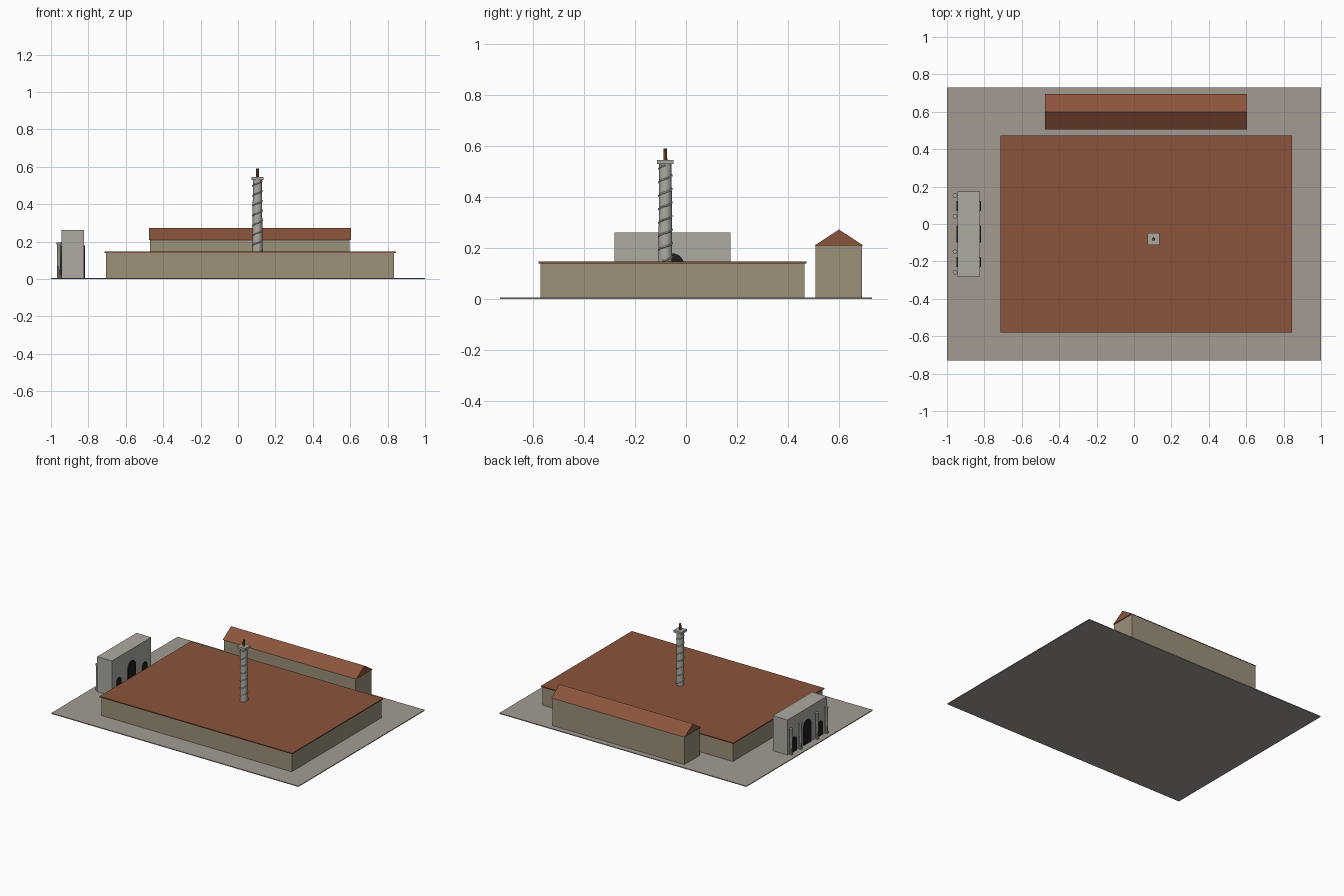
import bpy, bmesh
from math import pi, cos, sin, radians

if "Cube" in bpy.data.objects:
    bpy.data.objects.remove(bpy.data.objects["Cube"])


def material(name, rgb):
    m = bpy.data.materials.new(name)
    m.diffuse_color = (*rgb, 1)
    m.use_nodes = True
    m.node_tree.nodes["Principled BSDF"].inputs["Base Color"].default_value = m.diffuse_color
    return m


PAVING = material("paving", (0.36, 0.33, 0.29))
WALL = material("wall_stone", (0.33, 0.28, 0.19))
TILE = material("roof_tile", (0.26, 0.09, 0.045))
MARBLE = material("marble", (0.42, 0.40, 0.36))
DARK = material("opening", (0.015, 0.012, 0.01))
BRONZE = material("bronze", (0.2, 0.1, 0.03))


def add_object(name, bm, mat):
    bmesh.ops.recalc_face_normals(bm, faces=bm.faces)
    mesh = bpy.data.meshes.new(name)
    bm.to_mesh(mesh)
    bm.free()
    mesh.materials.append(mat)
    obj = bpy.data.objects.new(name, mesh)
    bpy.context.collection.objects.link(obj)
    return obj


def box(name, x, y, z, mat):
    bm = bmesh.new()
    bmesh.ops.create_cube(bm, size=1)
    for v in bm.verts:
        v.co = [lo + (c + 0.5) * (hi - lo) for c, (lo, hi) in zip(v.co, (x, y, z))]
    return add_object(name, bm, mat)


def prism_x(name, profile, x0, x1, mat):
    """Extrude a closed (y, z) profile along x."""
    bm = bmesh.new()
    face = bm.faces.new([bm.verts.new((x0, y, z)) for y, z in profile])
    out = bmesh.ops.extrude_face_region(bm, geom=[face])
    new = [g for g in out["geom"] if isinstance(g, bmesh.types.BMVert)]
    bmesh.ops.translate(bm, vec=(x1 - x0, 0, 0), verts=new)
    return add_object(name, bm, mat)


def lathe(name, cx, cy, profile, sides, mat, smooth=True):
    """Revolve a (radius, z) profile about a vertical axis, capped."""
    bm = bmesh.new()
    rings = [[bm.verts.new((cx + r * cos(2 * pi * i / sides),
                            cy + r * sin(2 * pi * i / sides), z))
              for i in range(sides)] for r, z in profile]
    for a, b in zip(rings, rings[1:]):
        for i in range(sides):
            j = (i + 1) % sides
            bm.faces.new((a[i], a[j], b[j], b[i]))
    bm.faces.new(rings[0])
    bm.faces.new(rings[-1])
    obj = add_object(name, bm, mat)
    if smooth:
        bpy.ops.object.select_all(action='DESELECT')
        obj.select_set(True)
        bpy.context.view_layer.objects.active = obj
        bpy.ops.object.shade_smooth_by_angle(angle=radians(35))
    return obj


BASE = 0.003

# Paved ground slab
box("paved_ground", (-1, 1), (-0.73, 0.73), (0, 0.006), PAVING)

# Large hall with a flat tiled roof
box("hall_walls", (-0.705, 0.835), (-0.571, 0.465), (BASE, 0.14), WALL)
box("hall_roof", (-0.714, 0.844), (-0.579, 0.473), (0.14, 0.147), TILE)

# Long rear building with a gable roof
box("rear_walls", (-0.47, 0.597), (0.508, 0.69), (BASE, 0.21), WALL)
prism_x("rear_gable_roof", [(0.504, 0.21), (0.696, 0.21), (0.6, 0.273)],
        -0.476, 0.603, TILE)

# Triple arched gateway
GY = -0.053
box("gate_block", (-0.943, -0.824), (GY - 0.227, GY + 0.227), (BASE, 0.262), MARBLE)
for name, dy, r, spring in (("main", 0, 0.045, 0.134),
                            ("near", -0.15, 0.027, 0.085),
                            ("far", 0.15, 0.027, 0.085)):
    y = GY + dy
    arch = [(y - r, BASE), (y + r, BASE)]
    arch += [(y + r * cos(pi * i / 16), spring + r * sin(pi * i / 16)) for i in range(17)]
    prism_x(name + "_arch_opening", arch, -0.948, -0.818, DARK)

# Free-standing columns on the outer face of the gateway
for i, dy in enumerate((-0.205, -0.095, 0.095, 0.205)):
    lathe(f"gate_column_{i + 1}", -0.957, GY + dy,
          [(0.012, BASE), (0.012, 0.018), (0.01, 0.02), (0.01, 0.182),
           (0.0125, 0.186), (0.0125, 0.196)], 10, MARBLE)

# Monumental column with spiral relief band
CX, CY = 0.104, -0.081
box("column_pedestal", (CX - 0.045, CX + 0.045), (CY - 0.045, CY + 0.045),
    (BASE, 0.09), MARBLE)
lathe("column_shaft", CX, CY, [(0.027, 0.09), (0.0245, 0.532)], 24, MARBLE)
box("column_capital", (CX - 0.032, CX + 0.032), (CY - 0.032, CY + 0.032),
    (0.53, 0.545), MARBLE)
lathe("bronze_statue", CX, CY, [(0.008, 0.545), (0.007, 0.59)], 10, BRONZE)

# Spiral band swept along a helix
curve = bpy.data.curves.new("spiral_path", 'CURVE')
curve.dimensions = '3D'
curve.bevel_depth = 0.0035
curve.bevel_resolution = 1
curve.use_fill_caps = True
TURNS, STEPS = 8, 24
n = TURNS * STEPS
spline = curve.splines.new('POLY')
spline.points.add(n)
for i, p in enumerate(spline.points):
    t = i / n
    a = 2 * pi * TURNS * t
    r = 0.0268 - 0.0022 * t
    p.co = (CX + r * cos(a), CY + r * sin(a), 0.1 + 0.425 * t, 1)
curve.materials.append(MARBLE)
band = bpy.data.objects.new("spiral_relief_band", curve)
bpy.context.collection.objects.link(band)
bpy.ops.object.select_all(action='DESELECT')
band.select_set(True)
bpy.context.view_layer.objects.active = band
bpy.ops.object.convert(target='MESH')
